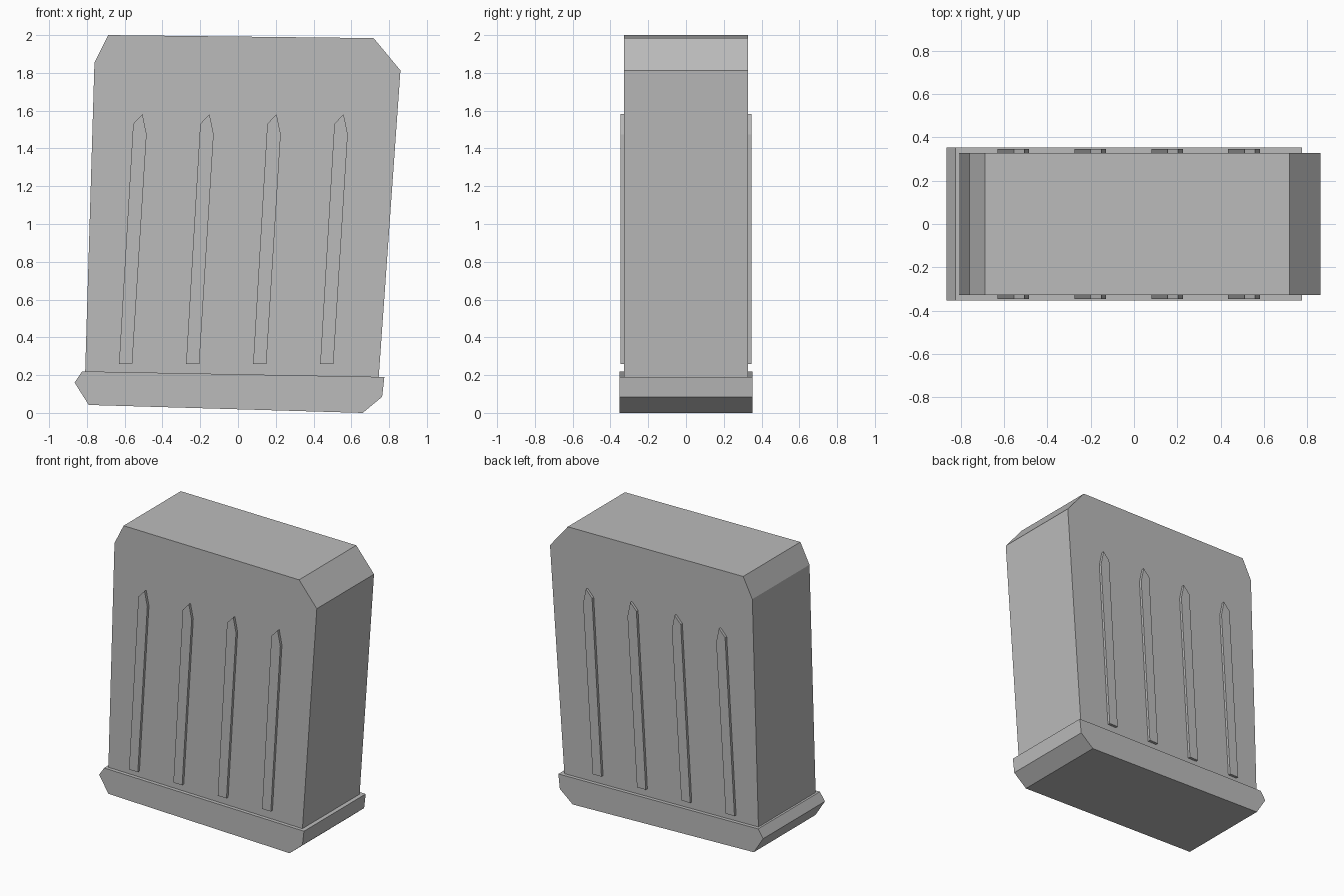
import bpy, bmesh

if "Cube" in bpy.data.objects:
    bpy.data.objects.remove(bpy.data.objects["Cube"])

grey = bpy.data.materials.new("stone_grey")
grey.diffuse_color = (0.5, 0.5, 0.5, 1)
grey.use_nodes = True
grey.node_tree.nodes["Principled BSDF"].inputs["Base Color"].default_value = grey.diffuse_color


def prism(name, outline, half_depth):
    """Extrude an (x, z) outline symmetrically along y."""
    bm = bmesh.new()
    face = bm.faces.new([bm.verts.new((x, -half_depth, z)) for x, z in outline])
    ext = bmesh.ops.extrude_face_region(bm, geom=[face])["geom"]
    bmesh.ops.translate(bm, vec=(0, 2 * half_depth, 0),
                        verts=[v for v in ext if isinstance(v, bmesh.types.BMVert)])
    bmesh.ops.recalc_face_normals(bm, faces=bm.faces)
    mesh = bpy.data.meshes.new(name)
    bm.to_mesh(mesh)
    bm.free()
    mesh.materials.append(grey)
    obj = bpy.data.objects.new(name, mesh)
    bpy.context.collection.objects.link(obj)
    return obj


# Leaning slab with clipped top corners, its foot sunk into the base
prism("body", [(-0.812, 0.12), (0.74, 0.12), (0.86, 1.813), (0.718, 1.984),
               (-0.687, 2.0), (-0.76, 1.855)], 0.327)

# Wider, tilted base
prism("base", [(-0.79, 0.042), (0.66, 0.0), (0.763, 0.085), (0.775, 0.19),
               (-0.825, 0.22), (-0.865, 0.16)], 0.353)

# Four pointed ribs running through the slab, raised on front and back
RIB = [(-0.63, 0.258), (-0.56, 0.258), (-0.484, 1.475), (-0.506, 1.582), (-0.555, 1.53)]
for i in range(4):
    prism(f"rib_{i + 1}", [(x + 0.355 * i, z) for x, z in RIB], 0.346)
